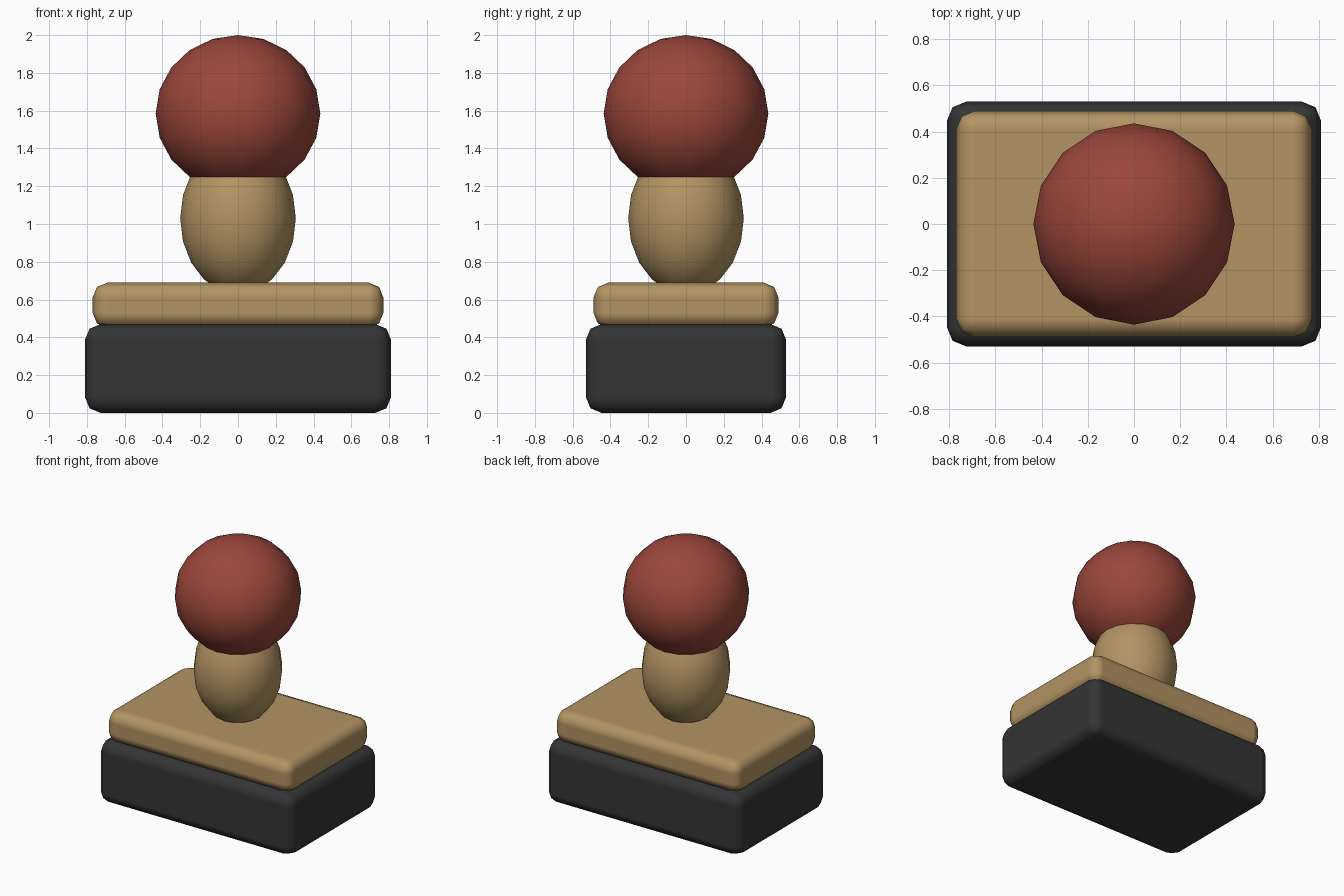
import bpy

cube = bpy.data.objects.get("Cube")
if cube:
    bpy.data.objects.remove(cube, do_unlink=True)


def make_material(name, rgb):
    mat = bpy.data.materials.new(name)
    mat.use_nodes = True
    colour = (*rgb, 1.0)
    mat.diffuse_color = colour
    mat.node_tree.nodes["Principled BSDF"].inputs["Base Color"].default_value = colour
    return mat


def finish(obj, name, mat):
    obj.name = name
    obj.data.name = name
    obj.data.materials.append(mat)


def rounded_block(name, size, bottom, bevel, mat):
    """Box with softly rounded edges, resting at the given height."""
    bpy.ops.mesh.primitive_cube_add(size=1, location=(0, 0, bottom + size[2] / 2))
    obj = bpy.context.object
    obj.scale = size
    bpy.ops.object.transform_apply(location=False, rotation=False, scale=True)
    finish(obj, name, mat)
    bpy.ops.object.shade_smooth()
    mod = obj.modifiers.new("rounded edges", "BEVEL")
    mod.width = bevel
    mod.segments = 2
    mod.harden_normals = True


def ellipsoid(name, radius, half_height, centre, mat):
    """Low-poly smooth ball, stretched along z."""
    bpy.ops.mesh.primitive_uv_sphere_add(segments=16, ring_count=10, radius=1,
                                         location=(0, 0, centre))
    obj = bpy.context.object
    obj.scale = (radius, radius, half_height)
    bpy.ops.object.transform_apply(location=False, rotation=False, scale=True)
    finish(obj, name, mat)
    bpy.ops.object.shade_smooth()


rubber = make_material("dark rubber", (0.035, 0.035, 0.035))
wood = make_material("tan wood", (0.45, 0.295, 0.125))
red = make_material("brick red", (0.33, 0.062, 0.044))

# Block and wooden plate
rounded_block("base_block", (1.62, 1.06, 0.47), 0.0, 0.083, rubber)
rounded_block("mount_plate", (1.54, 0.98, 0.24), 0.45, 0.08, wood)

# Handle: neck and ball
ellipsoid("handle_neck", 0.306, 0.40, 1.03, wood)
ellipsoid("handle_knob", 0.436, 0.415, 1.585, red)
